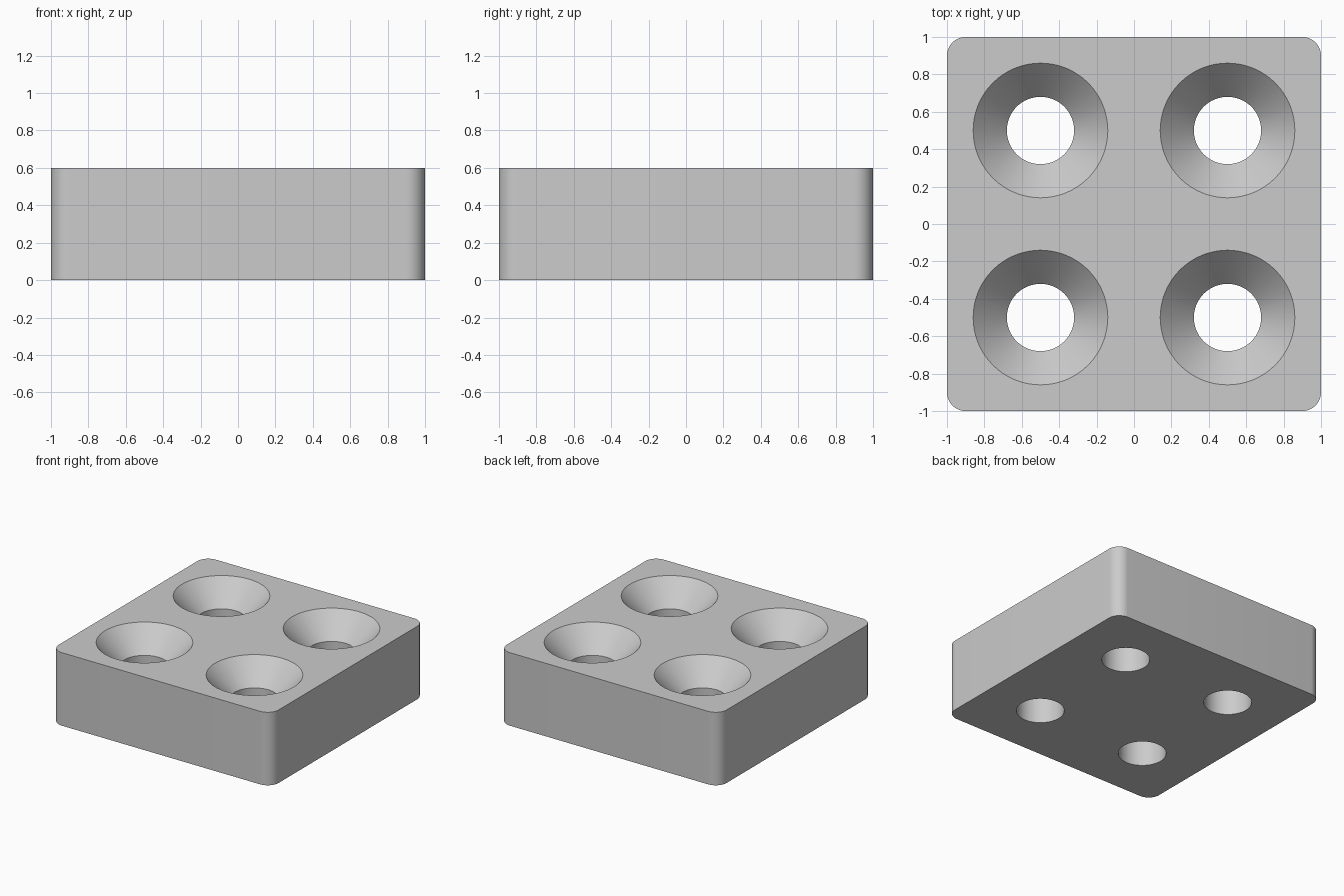
import bpy, bmesh, math

cube = bpy.data.objects.get("Cube")
if cube:
    bpy.data.objects.remove(cube, do_unlink=True)

HEIGHT = 0.6
HOLE_R, SINK_R, SINK_DEPTH = 0.18, 0.36, 0.19
MARGIN = 0.1

# Single grey material
grey = bpy.data.materials.new("plain_grey")
grey.use_nodes = True
colour = (0.6, 0.6, 0.6, 1)
grey.diffuse_color = colour
grey.node_tree.nodes["Principled BSDF"].inputs["Base Color"].default_value = colour


def make_object(name, bm):
    mesh = bpy.data.meshes.new(name)
    bm.to_mesh(mesh)
    bm.free()
    mesh.materials.append(grey)
    obj = bpy.data.objects.new(name, mesh)
    bpy.context.collection.objects.link(obj)
    return obj


# Square block with rounded vertical corners
bm = bmesh.new()
bmesh.ops.create_cube(bm, size=2)
for v in bm.verts:
    v.co.z = HEIGHT if v.co.z > 0 else 0
uprights = [e for e in bm.edges if abs(e.verts[0].co.z - e.verts[1].co.z) > 0.1]
bmesh.ops.bevel(bm, geom=uprights, offset=0.1, segments=12, profile=0.5, affect='EDGES')
block = make_object("countersunk_block", bm)

# Hole cutter: straight bore, flared seat, straight overshoot above the top
profile = [(HOLE_R, -MARGIN), (HOLE_R, HEIGHT - SINK_DEPTH),
           (SINK_R, HEIGHT), (SINK_R, HEIGHT + MARGIN)]
SIDES = 64
bm = bmesh.new()
for x in (-0.5, 0.5):
    for y in (-0.5, 0.5):
        rings = [[bm.verts.new((x + r * math.cos(math.tau * i / SIDES),
                                y + r * math.sin(math.tau * i / SIDES), z))
                  for i in range(SIDES)] for r, z in profile]
        for low, high in zip(rings, rings[1:]):
            for i in range(SIDES):
                j = (i + 1) % SIDES
                bm.faces.new((low[i], low[j], high[j], high[i]))
        bm.faces.new(rings[0][::-1])
        bm.faces.new(rings[-1])
cutter = make_object("hole_cutter", bm)
cutter.hide_render = True

# Cut the holes, then drop the cutter
cut = block.modifiers.new("holes", 'BOOLEAN')
cut.operation = 'DIFFERENCE'
cut.solver = 'EXACT'
cut.object = cutter
bpy.ops.object.select_all(action='DESELECT')
block.select_set(True)
bpy.context.view_layer.objects.active = block
bpy.ops.object.modifier_apply(modifier=cut.name)
bpy.data.objects.remove(cutter, do_unlink=True)

# Smooth curved walls, keep rims crisp
bpy.ops.object.shade_smooth_by_angle(angle=math.radians(30))
